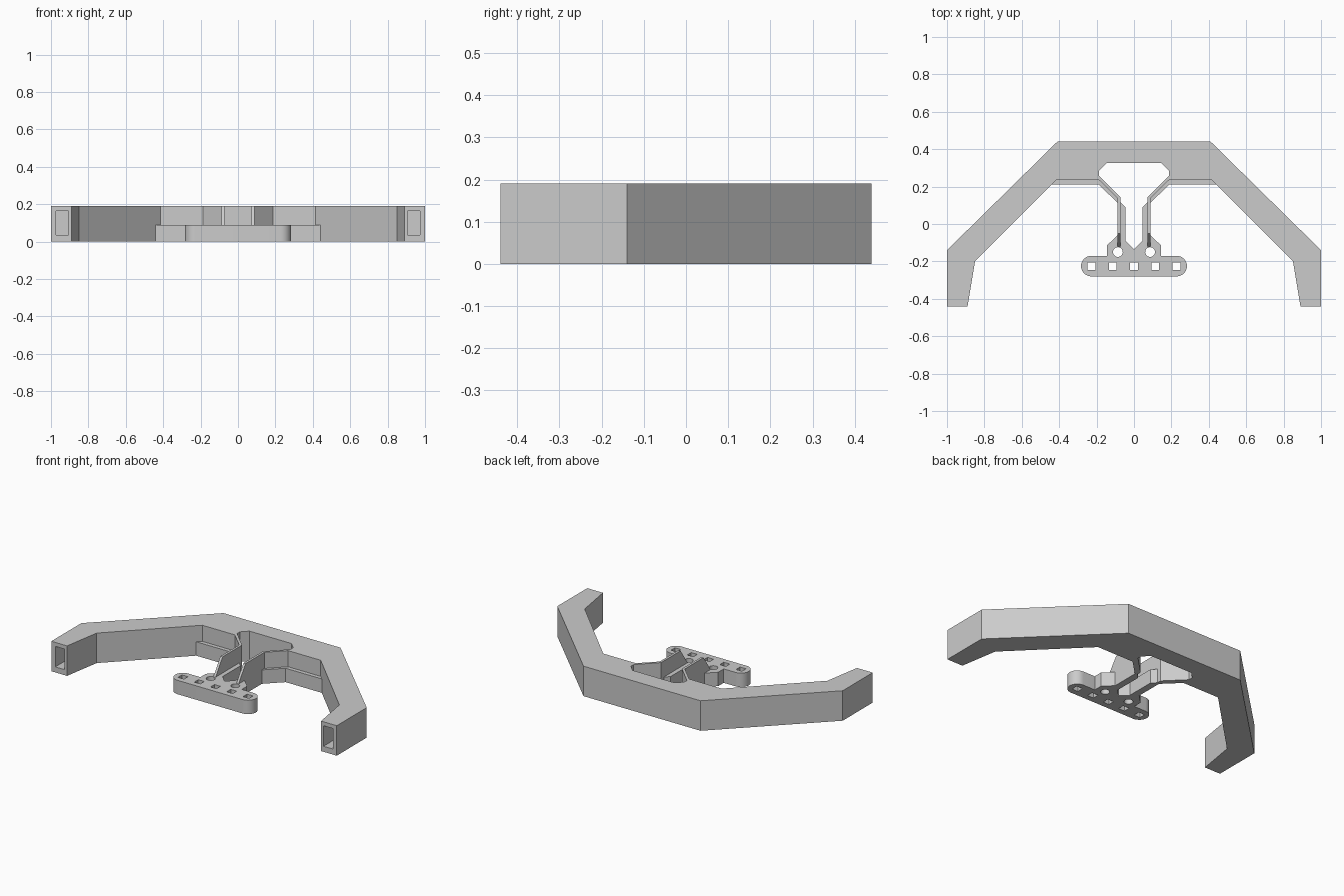
import bpy, bmesh, math

if "Cube" in bpy.data.objects:
    bpy.data.objects.remove(bpy.data.objects["Cube"], do_unlink=True)

HEIGHT, LOW = 0.19, 0.088

grey = bpy.data.materials.new("light grey plastic")
grey.use_nodes = True
colour = (0.6, 0.6, 0.6, 1)
grey.diffuse_color = colour
grey.node_tree.nodes["Principled BSDF"].inputs["Base Color"].default_value = colour


def mirrored(half):
    """Close a right-hand outline with its left-hand reflection."""
    return half + [(-x, y) for x, y in reversed(half) if x > 0]


def prism(name, outline, low, high, axis="z"):
    """Extrude a flat outline along z, or a (y, z) outline along x."""
    bm = bmesh.new()
    place = (lambda a, b, c: (a, b, c)) if axis == "z" else (lambda a, b, c: (c, a, b))
    face = bm.faces.new([bm.verts.new(place(a, b, low)) for a, b in outline])
    ext = bmesh.ops.extrude_face_region(bm, geom=[face])
    verts = [g for g in ext["geom"] if isinstance(g, bmesh.types.BMVert)]
    bmesh.ops.translate(bm, verts=verts, vec=place(0, 0, high - low))
    bmesh.ops.recalc_face_normals(bm, faces=bm.faces)
    mesh = bpy.data.meshes.new(name)
    bm.to_mesh(mesh)
    bm.free()
    mesh.materials.append(grey)
    ob = bpy.data.objects.new(name, mesh)
    bpy.context.collection.objects.link(ob)
    return ob


def box(name, x0, x1, y0, y1, z0, z1):
    return prism(name, [(x0, y0), (x1, y0), (x1, y1), (x0, y1)], z0, z1)


def circle(cx, cy, r, start, end, steps):
    angles = [math.radians(start + (end - start) * i / steps) for i in range(steps + 1)]
    return [(cx + r * math.cos(a), cy + r * math.sin(a)) for a in angles]


def cut(target, cutter):
    cutter.hide_render = True
    cutter.hide_set(True)
    cutter.display_type = "WIRE"
    mod = target.modifiers.new(cutter.name, "BOOLEAN")
    mod.operation, mod.solver, mod.object = "DIFFERENCE", "EXACT", cutter
    # Apply at once so the cutter can go
    bpy.context.view_layer.objects.active = target
    bpy.ops.object.modifier_apply(modifier=mod.name)
    bpy.data.objects.remove(cutter, do_unlink=True)


# Angular bow with the thin arms that reach inwards
frame = prism("bow_frame", mirrored([
    (0.41, 0.44), (1, -0.14), (1, -0.44), (0.89, -0.44), (0.85, -0.2),
    (0.415, 0.235), (0.187, 0.235), (0.088, 0.138), (0.088, -0.05),
    (0.073, -0.05), (0.073, 0.145), (0.187, 0.258), (0.187, 0.285),
    (0.147, 0.325)]), 0, HEIGHT)

# Mounting plate with its neck and the inner foot of each arm
half_plate = [(0, -0.135), (0.045, -0.09), (0.045, 0.09), (0.073, 0.118),
              (0.073, -0.05), (0.088, -0.05), (0.088, -0.06), (0.145, -0.115),
              (0.145, -0.17)]
half_plate += circle(0.228, -0.225, 0.055, 90, -90, 16)
plate = prism("mounting_plate", mirrored(half_plate), 0, LOW)

# Square holes along the plate
for i in range(-2, 3):
    x = i * 0.114
    cut(plate, box("square_hole", x - 0.021, x + 0.021, -0.245, -0.205, -0.1, 0.3))

for side, label in ((1, "left"), (-1, "right")):
    # Round hole beside the neck
    cut(plate, prism("round_hole", circle(side * 0.086, -0.15, 0.026, 0, 345, 23), -0.1, 0.3))
    # Socket in the end of the bow
    x0, x1 = sorted((side * 0.907, side * 0.972))
    cut(frame, box("socket", x0, x1, -0.6, -0.2, 0.035, 0.165))
    # Low ledge under the bow and along the arm
    prism(label + "_ledge", [(side * x, y) for x, y in (
        (0.44, 0.21), (0.415, 0.235), (0.187, 0.235), (0.088, 0.138),
        (0.088, 0.113), (0.187, 0.21))], 0, LOW)
    # Sloping end of the arm wall
    prism(label + "_arm_slope", [(-0.05, LOW), (-0.05, HEIGHT), (-0.12, LOW)],
          *sorted((side * 0.073, side * 0.088)), axis="x")

for ob in (frame, plate):
    bpy.ops.object.select_all(action="DESELECT")
    ob.select_set(True)
    bpy.context.view_layer.objects.active = ob
    bpy.ops.object.shade_smooth_by_angle(angle=math.radians(30))
